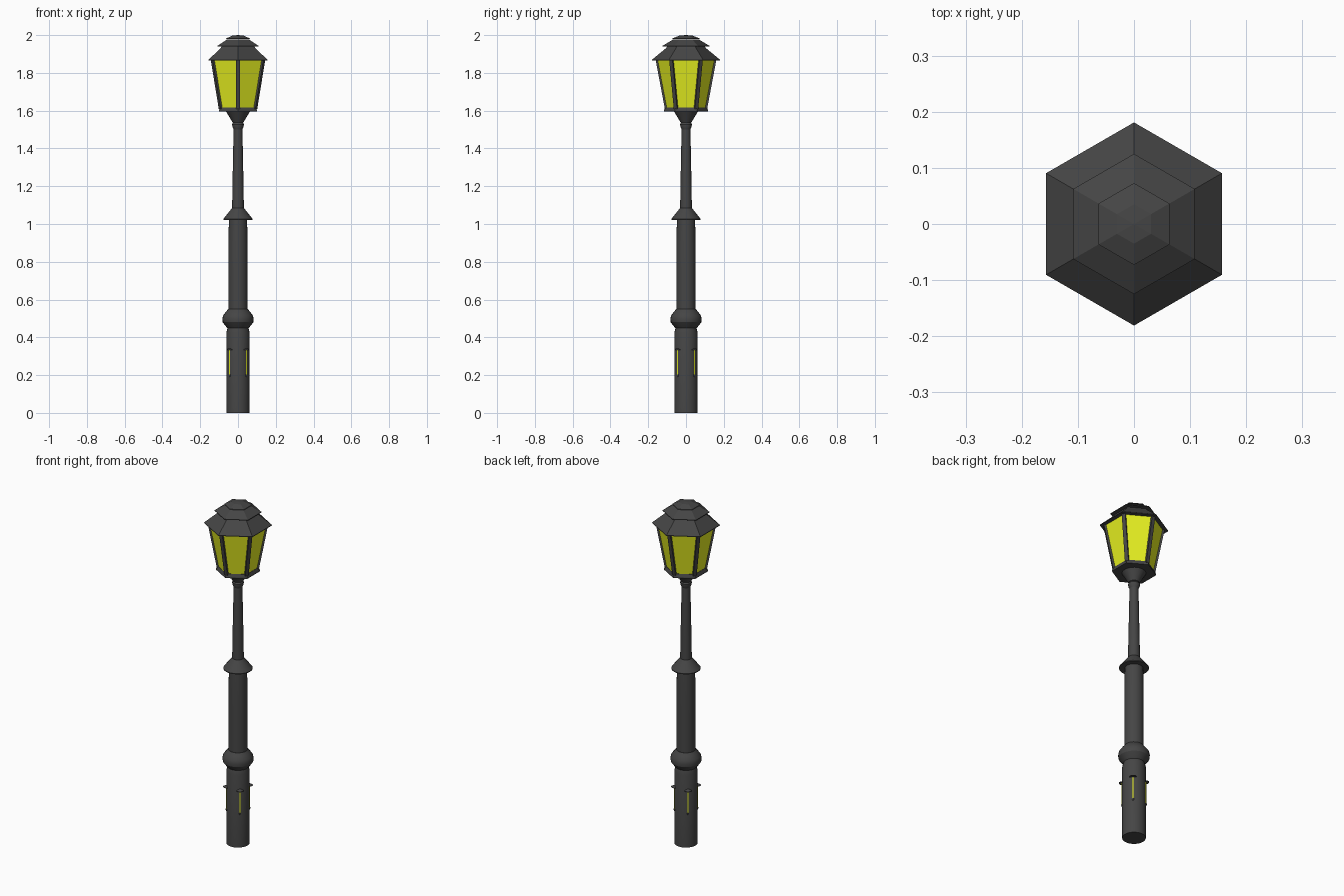
import bpy, bmesh
from math import pi, cos, sin
from mathutils import Matrix, Vector

if "Cube" in bpy.data.objects:
    bpy.data.objects.remove(bpy.data.objects["Cube"])


def material(name, color):
    m = bpy.data.materials.new(name)
    m.diffuse_color = color
    m.use_nodes = True
    m.node_tree.nodes["Principled BSDF"].inputs["Base Color"].default_value = m.diffuse_color
    return m


IRON = material("dark_iron", (0.06, 0.06, 0.06, 1))
GLASS = material("yellow_glass", (0.80, 0.88, 0.015, 1))


def finish(name, bm, mat, smooth=False):
    bmesh.ops.recalc_face_normals(bm, faces=bm.faces)
    me = bpy.data.meshes.new(name)
    bm.to_mesh(me)
    bm.free()
    me.materials.append(mat)
    ob = bpy.data.objects.new(name, me)
    bpy.context.collection.objects.link(ob)
    if smooth:
        bpy.ops.object.select_all(action='DESELECT')
        ob.select_set(True)
        bpy.context.view_layer.objects.active = ob
        bpy.ops.object.shade_smooth_by_angle(angle=pi / 6)
    return ob


def turned(name, profile, sides, mat, smooth=False, center=(0, 0)):
    """Revolve (radius, z) points; the ends are capped."""
    bm = bmesh.new()
    rings = []
    for r, z in profile:
        rings.append([bm.verts.new((center[0] + r * cos(pi / 2 + 2 * pi * i / sides),
                                    center[1] + r * sin(pi / 2 + 2 * pi * i / sides), z))
                      for i in range(sides)])
    for a, b in zip(rings, rings[1:]):
        for i in range(sides):
            j = (i + 1) % sides
            bm.faces.new((a[i], a[j], b[j], b[i]))
    bm.faces.new(rings[0])
    bm.faces.new(rings[-1])
    return finish(name, bm, mat, smooth)


def leaning_bars(name, bottom, top, width, depth, mat, count, start):
    """Bars from (radius, z) bottom to top, repeated around the axis."""
    bm = bmesh.new()
    for k in range(count):
        rot = Matrix.Rotation(start + 2 * pi * k / count, 4, 'Z')
        for v in bmesh.ops.create_cube(bm, size=1)["verts"]:
            r, z = top if v.co.z > 0 else bottom
            v.co = rot @ Vector((r + v.co.x * depth, v.co.y * width, z))
    return finish(name, bm, mat)


# Post
turned("base", [(0.062, 0), (0.062, 0.425), (0.055, 0.45)], 24, IRON, True)
turned("base_collar", [(0.052, 0.445), (0.062, 0.455), (0.081, 0.48), (0.083, 0.497),
                       (0.079, 0.515), (0.064, 0.535), (0.052, 0.55)], 24, IRON, True)
turned("column", [(0.051, 0.53), (0.051, 0.89), (0.048, 1.03)], 24, IRON, True)
turned("column_flare", [(0.078, 1.022), (0.078, 1.026), (0.043, 1.07), (0.031, 1.085)],
       24, IRON, True)
turned("upper_pole", [(0.031, 1.07), (0.030, 1.17), (0.027, 1.32), (0.023, 1.52)],
       20, IRON, True)
turned("pole_ring", [(0.023, 1.50), (0.030, 1.515), (0.031, 1.528), (0.024, 1.54)],
       20, IRON, True)
turned("lantern_cup", [(0.029, 1.537), (0.036, 1.55), (0.066, 1.60)], 20, IRON, True)

# Lantern
turned("lantern_floor", [(0.117, 1.595), (0.117, 1.602), (0.110, 1.618)], 6, IRON)
turned("lantern_glass", [(0.107, 1.612), (0.156, 1.87)], 6, GLASS)
leaning_bars("lantern_frame", (0.105, 1.61), (0.154, 1.87), 0.02, 0.014, IRON, 6, pi / 6)

# Three-tier roof
turned("roof_eave", [(0.181, 1.866), (0.181, 1.869), (0.107, 1.93), (0.095, 1.945)], 6, IRON)
turned("roof_middle", [(0.125, 1.94), (0.125, 1.943), (0.066, 1.978)], 6, IRON)
turned("roof_cap", [(0.073, 1.979), (0.073, 1.982), (0.035, 1.997), (0.002, 2.0)], 6, IRON)

# Slim lights set into the base on the four diagonals
leaning_bars("base_light", (0.060, 0.20), (0.060, 0.335), 0.005, 0.008, GLASS, 4, pi / 4)
for k in range(4):
    a = pi / 4 + k * pi / 2
    c = (0.061 * cos(a), 0.061 * sin(a))
    turned(f"base_light_cap_{k}", [(0.019, 0.332), (0.019, 0.334), (0.005, 0.342)],
           12, IRON, center=c)
    turned(f"base_light_foot_{k}", [(0.003, 0.19), (0.006, 0.198), (0.006, 0.203)],
           12, IRON, center=c)
